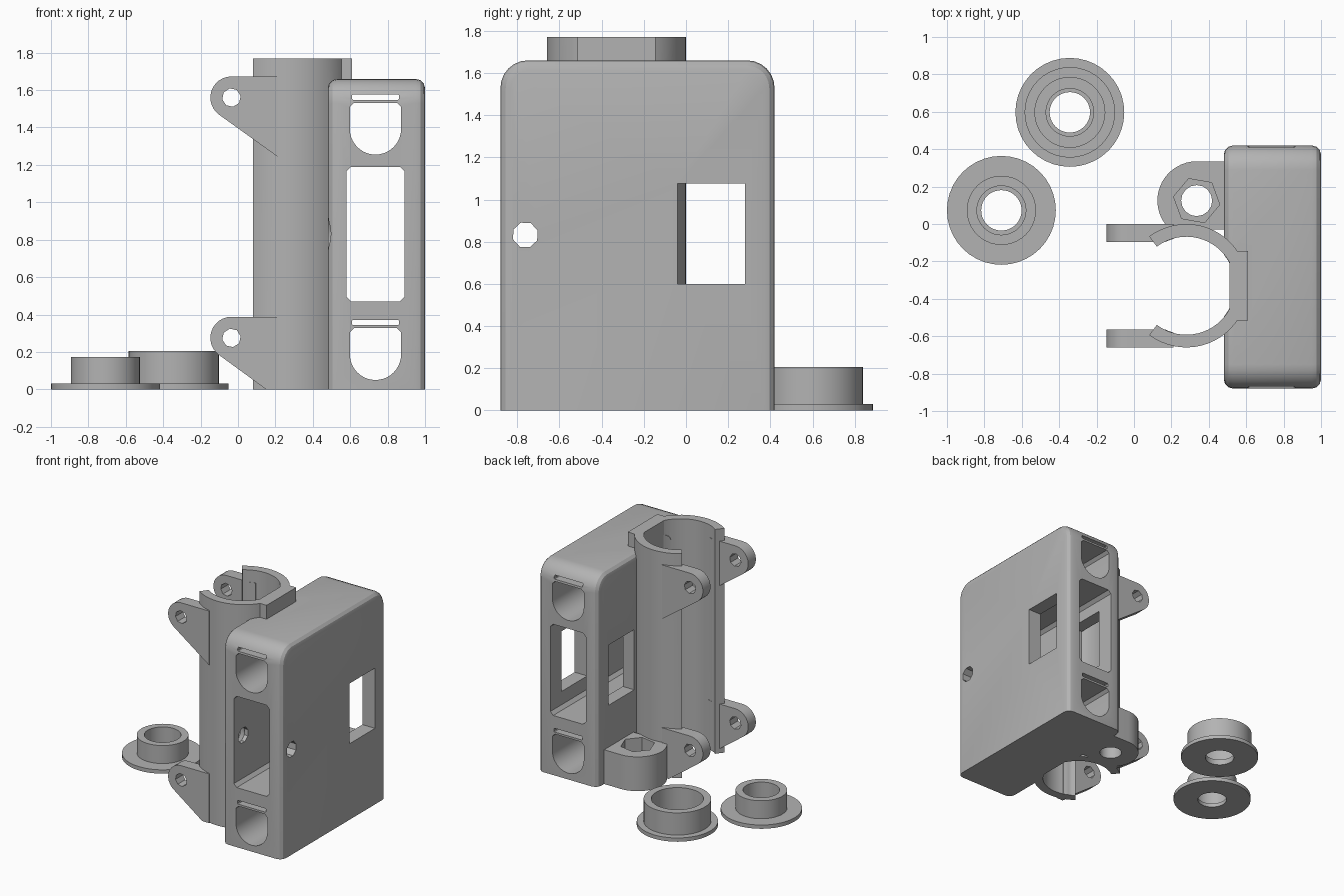
import bpy, bmesh, math
from math import radians

if "Cube" in bpy.data.objects:
    bpy.data.objects.remove(bpy.data.objects["Cube"])

grey = bpy.data.materials.new("plain_grey")
grey.diffuse_color = (0.45, 0.45, 0.45, 1)
grey.use_nodes = True
grey.node_tree.nodes["Principled BSDF"].inputs["Base Color"].default_value = grey.diffuse_color


def arc(cx, cy, r, a0, a1, n):
    return [(cx + r * math.cos(radians(a0 + (a1 - a0) * i / n)),
             cy + r * math.sin(radians(a0 + (a1 - a0) * i / n))) for i in range(n + 1)]


def circle(cx, cy, r, n, a0=0):
    return arc(cx, cy, r, a0, a0 + 360, n)[:-1]


def rect(x0, x1, y0, y1, c=0):
    if not c:
        return [(x0, y0), (x1, y0), (x1, y1), (x0, y1)]
    return [(x0 + c, y0), (x1 - c, y0), (x1, y0 + c), (x1, y1 - c),
            (x1 - c, y1), (x0 + c, y1), (x0, y1 - c), (x0, y0 + c)]


def to_object(name, bm):
    bmesh.ops.recalc_face_normals(bm, faces=bm.faces[:])
    me = bpy.data.meshes.new(name)
    bm.to_mesh(me)
    bm.free()
    me.materials.append(grey)
    ob = bpy.data.objects.new(name, me)
    bpy.context.collection.objects.link(ob)
    return ob


def prism_bm(pts, axis, a, b, scale_pts=None):
    """Extrude a 2D outline along an axis; optional second outline for tapers."""
    place = {"x": lambda p, t: (t, p[0], p[1]),
             "y": lambda p, t: (p[0], t, p[1]),
             "z": lambda p, t: (p[0], p[1], t)}[axis]
    bm = bmesh.new()
    lo = [bm.verts.new(place(p, a)) for p in pts]
    hi = [bm.verts.new(place(p, b)) for p in (scale_pts or pts)]
    bm.faces.new(lo)
    bm.faces.new(hi)
    n = len(pts)
    for i in range(n):
        j = (i + 1) % n
        bm.faces.new((lo[i], lo[j], hi[j], hi[i]))
    return bm


def prism(name, *args):
    return to_object(name, prism_bm(*args))


def combine(target, other, op):
    mod = target.modifiers.new("bool", "BOOLEAN")
    mod.operation, mod.solver, mod.object = op, "EXACT", other
    bpy.context.view_layer.objects.active = target
    bpy.ops.object.modifier_apply(modifier=mod.name)
    bpy.data.objects.remove(other)


def smooth(ob):
    bpy.ops.object.select_all(action="DESELECT")
    ob.select_set(True)
    bpy.context.view_layer.objects.active = ob
    bpy.ops.object.shade_smooth_by_angle(angle=radians(28))


# Housing: rounded top ends, softened side edges, sharp base
X0, X1, Y0, Y1, H = 0.48, 1.0, -0.88, 0.42, 1.66
R = 0.13
side = [(Y0, 0), (Y1, 0)] + arc(Y1 - R, H - R, R, 0, 90, 6) + arc(Y0 + R, H - R, R, 90, 180, 6)
bm = prism_bm(side, "x", X0, X1)
rim = [e for e in bm.edges
       if abs(e.verts[0].co.x - e.verts[1].co.x) < 1e-5
       and max(v.co.z for v in e.verts) > 1e-4]
bmesh.ops.recalc_face_normals(bm, faces=bm.faces[:])
bmesh.ops.bevel(bm, geom=rim, offset=0.05, segments=3, profile=0.5, affect="EDGES")
body = to_object("housing_with_clamp", bm)

# Open clamp tube
CX, CY = 0.28, -0.33
tube = arc(CX, CY, 0.33, -127, 127, 40) + arc(CX, CY, 0.262, 127, -127, 40)
combine(body, prism("clamp_tube", tube, "z", 0, 1.77), "UNION")

# Clamp lugs, upper and lower pair
for zc, foot in ((1.56, [(0.21, 1.245)]), (0.275, [(0.15, 0.0), (0.21, 0.0)])):
    outline = foot + [(0.21, zc + 0.113)] + arc(-0.035, zc, 0.113, 90, 234, 12)
    for ya, yb in ((-0.095, 0.0), (-0.66, -0.565)):
        combine(body, prism("lug", outline, "y", ya, yb), "UNION")
    combine(body, prism("lug_hole", circle(-0.035, zc, 0.05, 8, 10), "y", -0.8, 0.1), "DIFFERENCE")

# Nut boss beside the tube
BX, BY = 0.335, 0.125
boss = [(0.52, -0.03), (0.52, BY + 0.21)] + arc(BX, BY, 0.21, 90, 228, 18) + [(0.25, -0.03)]
combine(body, prism("nut_boss", boss, "z", 0, 0.27), "UNION")
combine(body, prism("boss_hole", circle(BX, BY, 0.083, 16), "z", -0.1, 0.5), "DIFFERENCE")
combine(body, prism("hex_pocket", circle(BX, BY, 0.125, 6, -10), "z", 0.11, 0.5), "DIFFERENCE")

# Tube bore, then the flat key block behind it
combine(body, prism("bore", circle(CX, CY, 0.26, 56), "z", -0.1, 2), "DIFFERENCE")
combine(body, prism("key_block", rect(0.51, 0.61, -0.515, -0.145), "z", 0, 1.77), "UNION")

# Tunnels through the housing: main window, two round-bottomed pockets, two slots
cuts = [rect(0.58, 0.89, 0.47, 1.19, 0.025)]
for zb in (0.05, 1.255):
    cuts.append(arc(0.735, zb + 0.137, 0.137, 180, 360, 20)
                + [(0.872, zb + 0.255), (0.85, zb + 0.277), (0.62, zb + 0.277), (0.598, zb + 0.255)])
    cuts.append(rect(0.61, 0.86, zb + 0.293, zb + 0.322, 0.005))
for c in cuts:
    combine(body, prism("tunnel", c, "y", -1, 0.6), "DIFFERENCE")

# Cross window, screw hole and countersink
combine(body, prism("cross_window", rect(-0.04, 0.28, 0.60, 1.075), "x", 0.46, 1.1), "DIFFERENCE")
combine(body, prism("screw_hole", circle(-0.762, 0.832, 0.062, 8, 20), "x", 0.4, 1.1), "DIFFERENCE")
combine(body, prism("countersink", circle(-0.762, 0.832, 0.125, 16), "x", 0.47, 0.55,
                    circle(-0.762, 0.832, 0.06, 16)), "DIFFERENCE")
smooth(body)


# Flanged bushings, turned from a closed section (radius, height)
def lathe(name, x, y, section, n=40):
    bm = bmesh.new()
    rings = [[bm.verts.new((x + px, y + py, z)) for px, py in circle(0, 0, r, n)]
             for r, z in section]
    for k, ring in enumerate(rings):
        nxt = rings[(k + 1) % len(rings)]
        for i in range(n):
            j = (i + 1) % n
            bm.faces.new((ring[i], ring[j], nxt[j], nxt[i]))
    smooth(to_object(name, bm))


lathe("large_bushing", -0.343, 0.597,
      [(0.108, 0), (0.291, 0), (0.291, 0.03), (0.242, 0.03), (0.242, 0.205),
       (0.187, 0.205), (0.187, 0.03), (0.13, 0.03), (0.13, 0.045), (0.108, 0.045)])
lathe("small_bushing", -0.709, 0.073,
      [(0.108, 0), (0.291, 0), (0.291, 0.03), (0.185, 0.03), (0.185, 0.172),
       (0.131, 0.172), (0.131, 0.03), (0.108, 0.03)])
